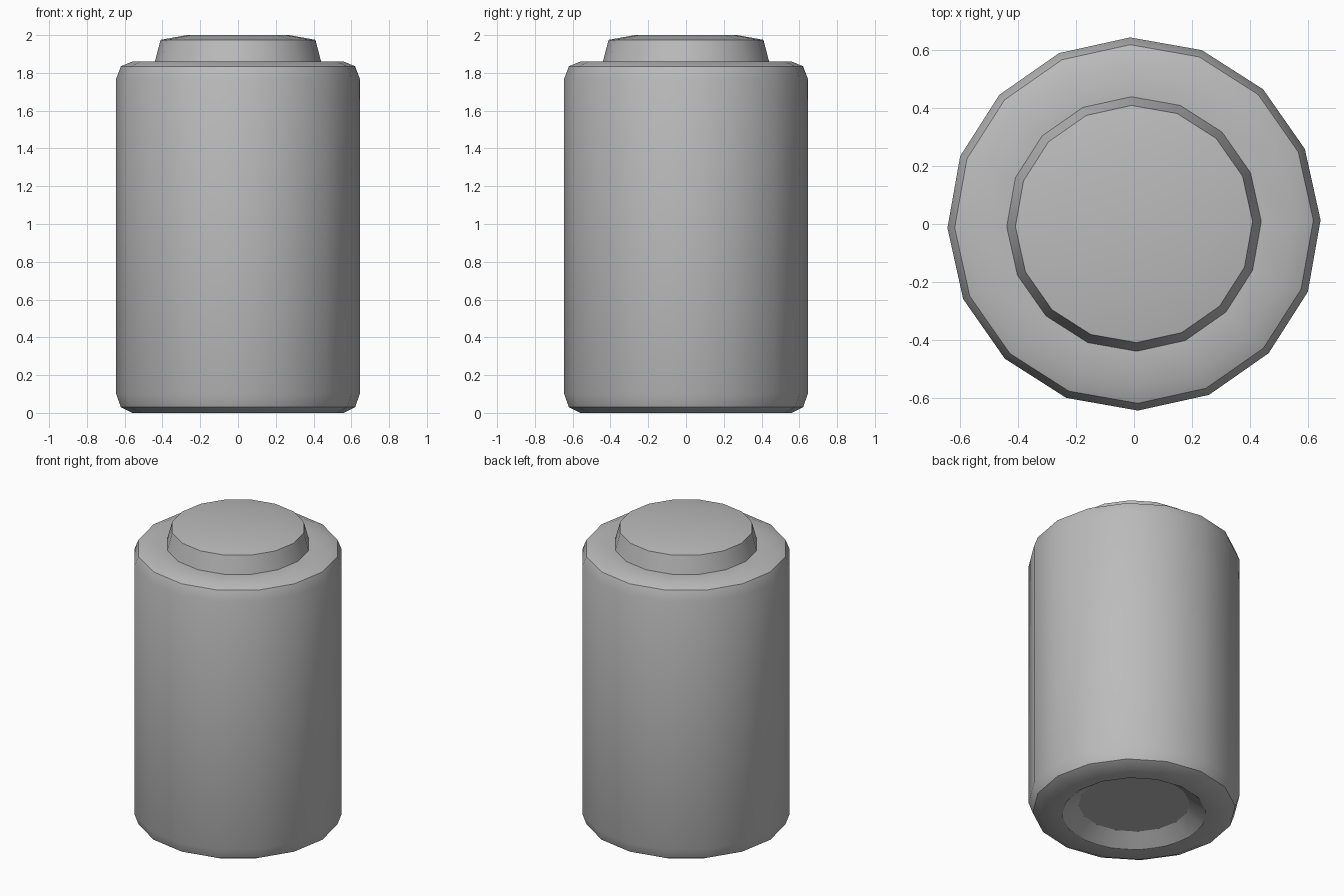
import bpy
import bmesh
import math

SIDES = 16
TURN = math.radians(1.2)

cube = bpy.data.objects.get("Cube")
if cube:
    bpy.data.objects.remove(cube, do_unlink=True)

grey = bpy.data.materials.new("mid_grey")
grey.use_nodes = True
colour = (0.5, 0.5, 0.5, 1)
grey.diffuse_color = colour
grey.node_tree.nodes["Principled BSDF"].inputs["Base Color"].default_value = colour


def lathe(name, profile, close_start=False, close_end=False):
    """Turn a (radius, height) profile, listed bottom to top, about z."""
    bm = bmesh.new()
    rings = []
    for r, z in profile:
        angles = [TURN + math.tau * i / SIDES for i in range(SIDES)]
        rings.append([bm.verts.new((r * math.cos(a), r * math.sin(a), z)) for a in angles])
    for low, high in zip(rings, rings[1:]):
        for i in range(SIDES):
            j = (i + 1) % SIDES
            bm.faces.new((low[i], low[j], high[j], high[i]))
    if close_start:
        bm.faces.new(rings[0][::-1])
    if close_end:
        bm.faces.new(rings[-1])
    mesh = bpy.data.meshes.new(name)
    bm.to_mesh(mesh)
    bm.free()
    mesh.materials.append(grey)
    obj = bpy.data.objects.new(name, mesh)
    bpy.context.collection.objects.link(obj)
    bpy.ops.object.select_all(action="DESELECT")
    obj.select_set(True)
    bpy.context.view_layer.objects.active = obj
    bpy.ops.object.shade_smooth_by_angle(angle=math.radians(30))
    return obj


# Main cylinder with rounded rims and a dished underside
lathe("body", [
    (0.34, 0.07), (0.44, 0), (0.56, 0), (0.62, 0.03), (0.645, 0.1),
    (0.645, 1.77), (0.62, 1.835), (0.56, 1.86), (0.44, 1.86),
], close_start=True)

# Tapered terminal on top with a slightly domed crown
lathe("top_cap", [(0.44, 1.86), (0.41, 1.975), (0.27, 2)], close_end=True)
